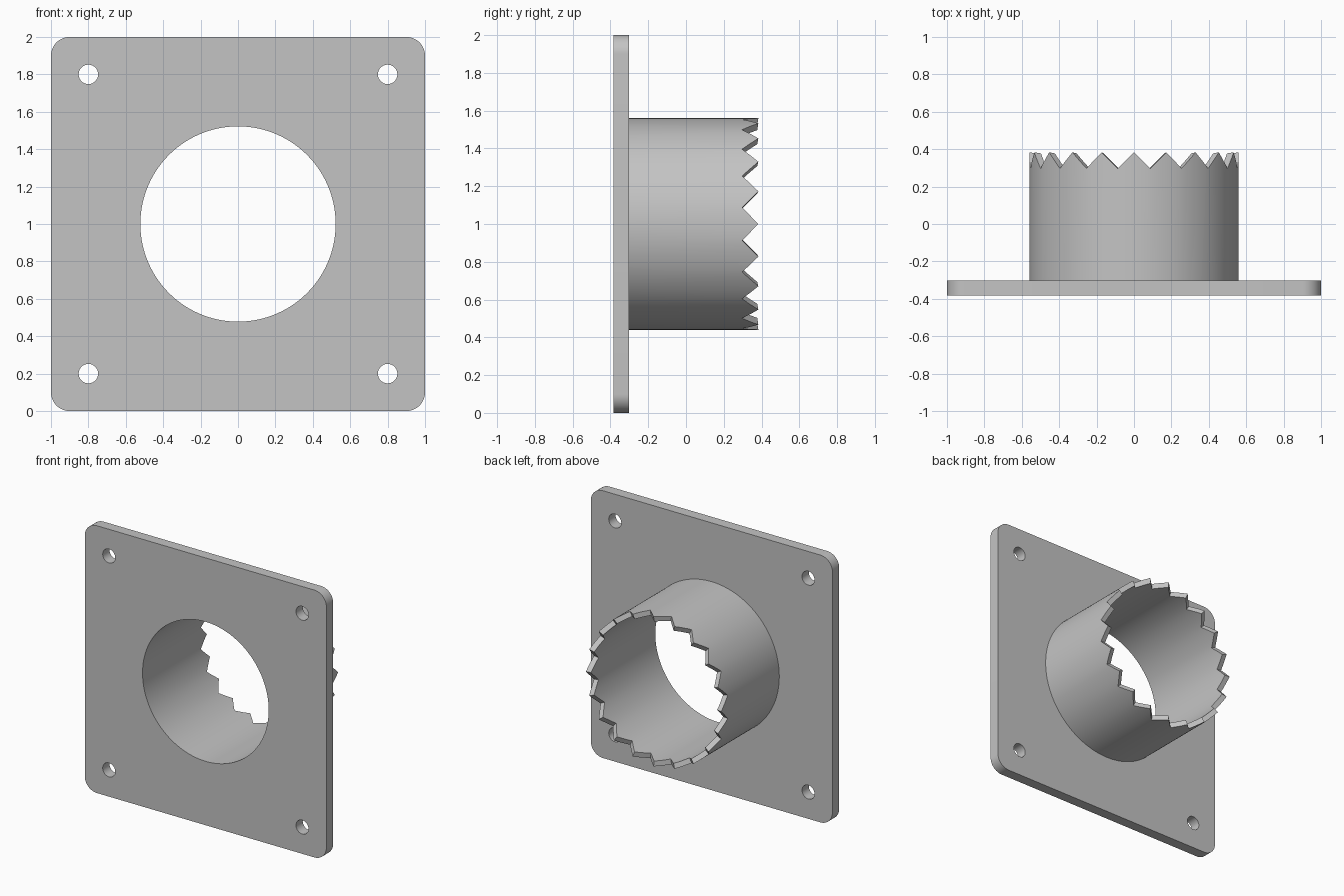
import bpy, bmesh
from math import sin, cos, pi, radians

cube = bpy.data.objects.get("Cube")
if cube:
    bpy.data.objects.remove(cube, do_unlink=True)

# Main dimensions
FRONT, BACK, TIP, VALLEY = -0.383, -0.303, 0.383, 0.297
OUTER, INNER = 0.56, 0.522
TEETH, STEPS = 20, 8
SEGMENTS = TEETH * STEPS

grey = bpy.data.materials.new("plain grey")
grey.use_nodes = True
grey.diffuse_color = (0.55, 0.55, 0.55, 1)
grey.node_tree.nodes["Principled BSDF"].inputs["Base Color"].default_value = grey.diffuse_color


def arc(cx, cy, radius, start, sweep, count):
    """Points along an arc, with the end left out."""
    return [(cx + radius * cos(start + sweep * i / count),
             cy + radius * sin(start + sweep * i / count)) for i in range(count)]


def finish(obj):
    bpy.ops.object.select_all(action='DESELECT')
    obj.select_set(True)
    bpy.context.view_layer.objects.active = obj
    if obj.type == 'CURVE':
        bpy.ops.object.convert(target='MESH')
        obj = bpy.context.object
    bpy.ops.object.shade_smooth_by_angle(angle=radians(30))
    return obj


# Mounting plate: rounded square outline with a bore and four screw holes
outline = []
for q, (sx, sy) in enumerate([(1, 1), (-1, 1), (-1, -1), (1, -1)]):
    outline += arc(0.9 * sx, 0.9 * sy, 0.1, q * pi / 2, pi / 2, 12)
    outline.append((0.9 * sx + 0.1 * cos((q + 1) * pi / 2),
                    0.9 * sy + 0.1 * sin((q + 1) * pi / 2)))
loops = [outline, arc(0, 0, INNER, 0, 2 * pi, SEGMENTS)]
loops += [arc(0.8 * sx, 0.8 * sy, 0.052, 0, 2 * pi, 32) for sx in (-1, 1) for sy in (-1, 1)]

curve = bpy.data.curves.new("mounting_plate", 'CURVE')
curve.dimensions = '2D'
curve.fill_mode = 'BOTH'
curve.extrude = (BACK - FRONT) / 2
for loop in loops:
    spline = curve.splines.new('POLY')
    spline.points.add(len(loop) - 1)
    for point, (x, y) in zip(spline.points, loop):
        point.co = (x, y, 0, 1)
    spline.use_cyclic_u = True
curve.materials.append(grey)
plate = bpy.data.objects.new("mounting_plate", curve)
plate.rotation_euler.x = pi / 2
plate.location = (0, (FRONT + BACK) / 2, 1)
bpy.context.collection.objects.link(plate)
finish(plate)

# Toothed tube: each section runs up the outer wall, over the rim and down the bore
bm = bmesh.new()
sections = []
for i in range(SEGMENTS):
    a = 2 * pi * i / SEGMENTS
    height = abs(i % STEPS - STEPS / 2) / (STEPS / 2)
    profile = [(OUTER, BACK), (OUTER, VALLEY + (TIP - VALLEY) * height),
               (INNER, VALLEY + (TIP - VALLEY) * height * INNER / OUTER), (INNER, BACK)]
    sections.append([bm.verts.new((r * cos(a), y, 1 + r * sin(a))) for r, y in profile])
for i, here in enumerate(sections):
    after = sections[(i + 1) % SEGMENTS]
    for j in range(3):
        bm.faces.new((here[j], here[j + 1], after[j + 1], after[j]))
mesh = bpy.data.meshes.new("toothed_tube")
bm.to_mesh(mesh)
bm.free()
mesh.materials.append(grey)
tube = bpy.data.objects.new("toothed_tube", mesh)
bpy.context.collection.objects.link(tube)
finish(tube)
